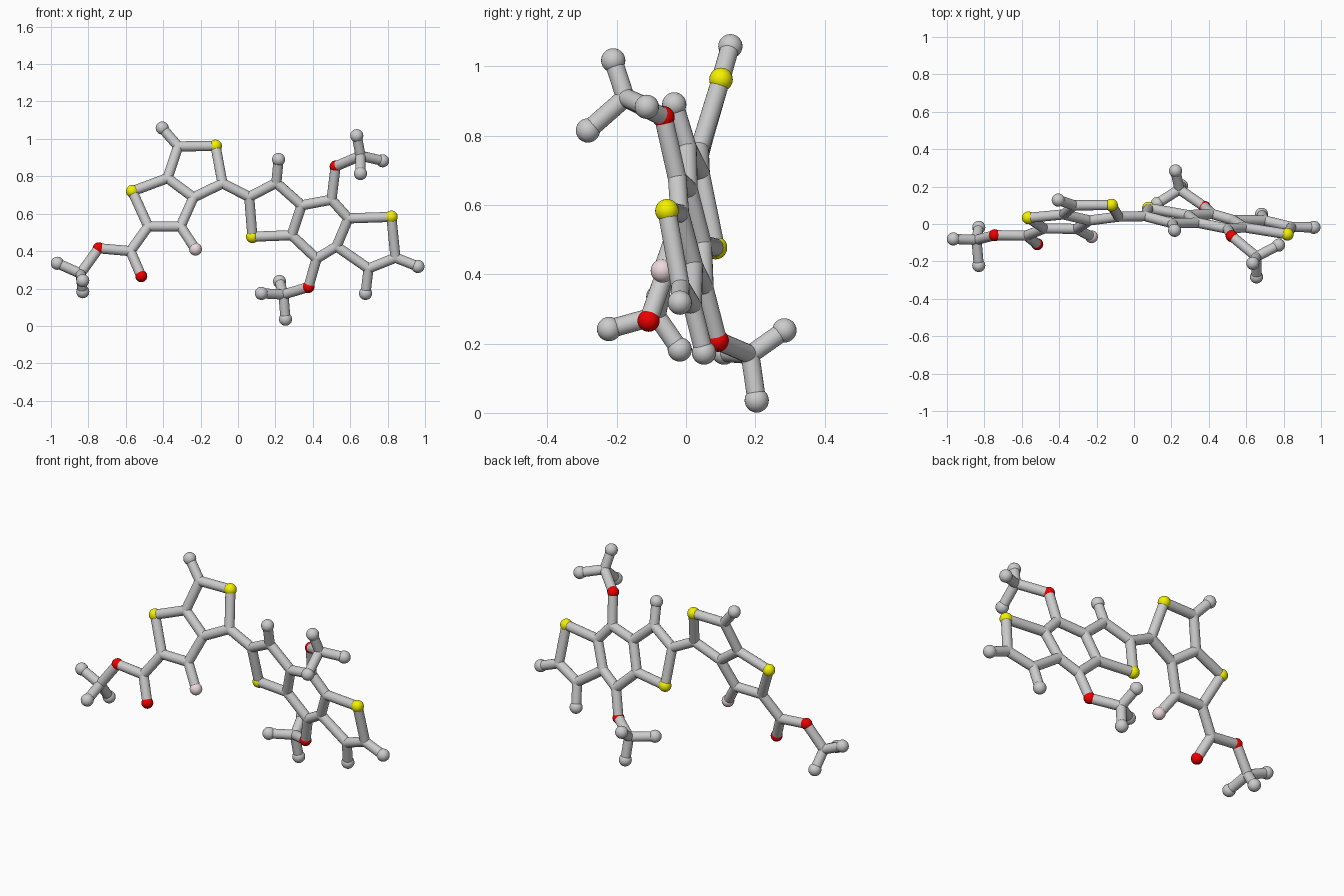
import bpy
from mathutils import Vector

if "Cube" in bpy.data.objects:
    bpy.data.objects.remove(bpy.data.objects["Cube"])

BOND_R = 0.027
RADIUS = {"carbon_joint": BOND_R, "carbon_end": 0.035, "sulfur": 0.034,
          "oxygen": 0.032, "fluorine": 0.034}


def paint(name, color):
    m = bpy.data.materials.new(name)
    m.diffuse_color = color
    m.use_nodes = True
    m.node_tree.nodes["Principled BSDF"].inputs["Base Color"].default_value = m.diffuse_color
    return m


MATS = {"sulfur": paint("yellow", (0.9, 0.88, 0.0, 1)),
        "oxygen": paint("red", (0.85, 0.0, 0.0, 1)),
        "fluorine": paint("pale_pink", (0.85, 0.7, 0.73, 1))}


def ball(kind, p):
    bpy.ops.mesh.primitive_uv_sphere_add(segments=24, ring_count=14,
                                         radius=RADIUS[kind], location=p)
    ob = bpy.context.object
    ob.name = kind + "_ball"
    bpy.ops.object.shade_smooth()
    if kind in MATS:
        ob.data.materials.append(MATS[kind])


def stick(a, b):
    a, b = Vector(a), Vector(b)
    d = b - a
    bpy.ops.mesh.primitive_cylinder_add(vertices=20, radius=BOND_R, depth=d.length,
                                        location=(a + b) / 2,
                                        rotation=d.to_track_quat('Z', 'Y').to_euler())
    bpy.context.object.name = "bond_stick"
    bpy.ops.object.shade_smooth_by_angle()


def build(atoms, bonds):
    # ball type is worked out from the key: S, O, F, M (end) or C (joint)
    kinds = {"S": "sulfur", "O": "oxygen", "F": "fluorine",
             "M": "carbon_end", "C": "carbon_joint"}
    for key, p in atoms.items():
        ball(kinds[key[0]], p)
    for chain in bonds:
        keys = chain.split("-")
        for a, b in zip(keys, keys[1:]):
            stick(atoms[a], atoms[b])


atoms = {
    # left pair of fused five-rings
    "S1": (-0.565, 0.033, 0.72), "C1": (-0.377, 0.051, 0.79),
    "C2": (-0.32, 0.10, 0.96), "S2": (-0.12, 0.101, 0.962),
    "C3": (-0.083, 0.039, 0.762), "C4": (-0.238, 0.019, 0.687),
    "C5": (-0.307, -0.026, 0.532), "C6": (-0.48, -0.024, 0.532),
    "M1": (-0.405, 0.128, 1.058), "F1": (-0.227, -0.068, 0.41),
    # side group on the left
    "C7": (-0.575, -0.062, 0.40), "O1": (-0.517, -0.108, 0.266),
    "O2": (-0.745, -0.06, 0.415), "C8": (-0.842, -0.085, 0.28),
    "M2": (-0.966, -0.08, 0.335), "M3": (-0.83, -0.222, 0.242),
    "M4": (-0.83, -0.018, 0.183),
    # right three fused rings
    "C9": (0.06, 0.042, 0.69), "S3": (0.077, 0.085, 0.477),
    "C10": (0.287, 0.048, 0.485), "C11": (0.34, 0.007, 0.645),
    "C12": (0.205, 0.004, 0.765), "M5": (0.217, -0.034, 0.89),
    "C13": (0.50, -0.025, 0.675), "C14": (0.59, -0.018, 0.575),
    "C15": (0.527, 0.022, 0.425), "C16": (0.42, 0.053, 0.36),
    "S4": (0.82, -0.055, 0.583), "C17": (0.842, -0.016, 0.365),
    "C18": (0.698, 0.019, 0.307), "M6": (0.682, 0.052, 0.174),
    "M7": (0.962, -0.018, 0.318),
    # upper branch
    "O3": (0.522, -0.065, 0.853), "C19": (0.655, -0.175, 0.91),
    "M8": (0.635, -0.21, 1.017), "M9": (0.773, -0.113, 0.883),
    "M10": (0.655, -0.283, 0.815),
    # lower branch
    "O4": (0.377, 0.092, 0.208), "C20": (0.243, 0.185, 0.168),
    "M11": (0.125, 0.11, 0.174), "M12": (0.254, 0.204, 0.036),
    "M13": (0.222, 0.284, 0.238),
}
bonds = ["S1-C1-C2-S2-C3-C4-C5-C6-S1", "C1-C4", "C2-M1", "C5-F1",
         "C6-C7-O1", "C7-O2-C8-M2", "M3-C8-M4", "C3-C9",
         "C9-S3-C10-C11-C12-C9", "C12-M5", "C11-C13-C14-C15-C16-C10",
         "C14-S4-C17-C18-C15", "C18-M6", "C17-M7",
         "C13-O3-C19-M8", "M9-C19-M10", "C16-O4-C20-M11", "M12-C20-M13"]
build(atoms, bonds)
